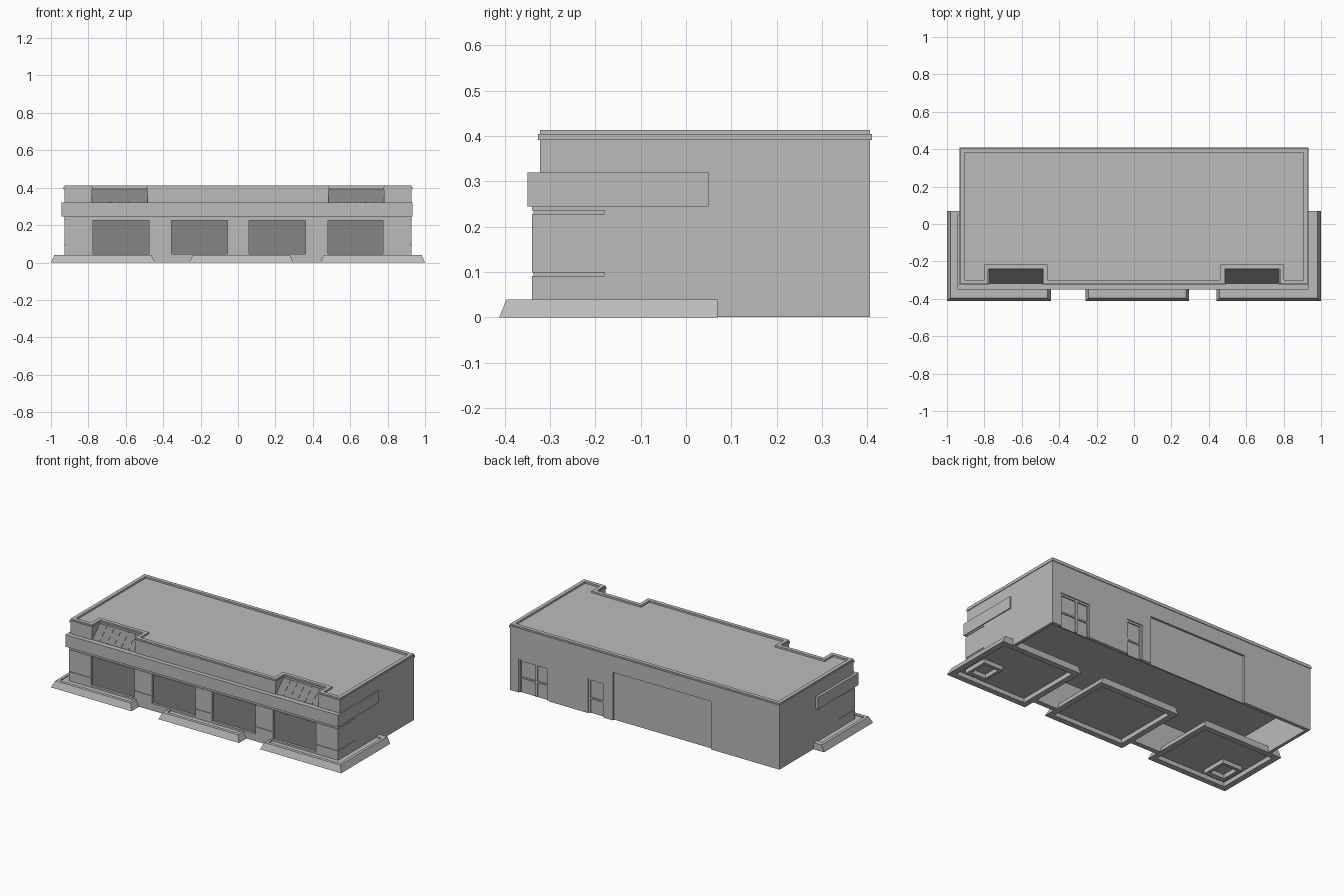
import bpy, bmesh

if "Cube" in bpy.data.objects:
    bpy.data.objects.remove(bpy.data.objects["Cube"])


def material(name, v):
    m = bpy.data.materials.new(name)
    m.diffuse_color = (v, v, v, 1)
    m.use_nodes = True
    m.node_tree.nodes["Principled BSDF"].inputs["Base Color"].default_value = m.diffuse_color
    return m


WALL = material("grey wall", 0.50)
GLASS = material("dark grey glass", 0.235)


def finish(name, bm, mat):
    bmesh.ops.recalc_face_normals(bm, faces=bm.faces)
    me = bpy.data.meshes.new(name)
    bm.to_mesh(me)
    bm.free()
    me.materials.append(mat)
    ob = bpy.data.objects.new(name, me)
    bpy.context.collection.objects.link(ob)
    return ob


def add_prism(bm, pts, axis, lo, hi):
    """Extrude a polygon along x (points are y,z) or z (points are x,y)."""
    def co(p, t):
        return (t, p[0], p[1]) if axis == 'x' else (p[0], p[1], t)
    a = [bm.verts.new(co(p, lo)) for p in pts]
    b = [bm.verts.new(co(p, hi)) for p in pts]
    bm.faces.new(a)
    bm.faces.new(b[::-1])
    for i in range(len(pts)):
        j = (i + 1) % len(pts)
        bm.faces.new((a[i], a[j], b[j], b[i]))


def rect(x0, x1, y0, y1, d=0):
    return [(x0 + d, y0 + d), (x1 - d, y0 + d), (x1 - d, y1 - d), (x0 + d, y1 - d)]


def prism(name, pts, axis, lo, hi, mat):
    bm = bmesh.new()
    add_prism(bm, pts, axis, lo, hi)
    return finish(name, bm, mat)


def boxes(name, items, mat):
    bm = bmesh.new()
    for x0, x1, y0, y1, z0, z1 in items:
        add_prism(bm, rect(x0, x1, y0, y1), 'z', z0, z1)
    return finish(name, bm, mat)


def rim(name, loops, mat):
    """Closed sweep through a list of (outline, z) loops."""
    bm = bmesh.new()
    rows = [[bm.verts.new((x, y, z)) for x, y in pts] for pts, z in loops]
    for k, a in enumerate(rows):
        b = rows[(k + 1) % len(rows)]
        for i in range(len(a)):
            j = (i + 1) % len(a)
            bm.faces.new((a[i], a[j], b[j], b[i]))
    return finish(name, bm, mat)


def cut(target, cutter):
    cutter.hide_render = True
    cutter.hide_viewport = True
    m = target.modifiers.new(cutter.name, 'BOOLEAN')
    m.operation, m.solver, m.object = 'DIFFERENCE', 'EXACT', cutter


# layout
WINDOWS = [(-0.775, -0.475), (-0.355, -0.055), (0.06, 0.36), (0.48, 0.775)]
NOTCHES = [(-0.78, -0.485), (0.485, 0.78)]
PLANTERS = [(-1, -0.445), (-0.26, 0.295), (0.44, 1)]
DOORS = [(0.66, 0.87, 0.21), (0.28, 0.39, 0.22), (-0.455, 0.22, 0.30)]
PF, PB = -0.412, 0.07       # planter front and back
W = 0.928                   # half width of the building

# main body, lower wall slightly proud of the upper wall
body = prism("main_body", [(-0.34, 0.001), (0.406, 0.001), (0.406, 0.397), (-0.322, 0.397),
                           (-0.322, 0.29), (-0.34, 0.29)], 'x', -W, W, WALL)

# open underside: the shell is hollow below an inner ceiling
cut(body, boxes("hollow_cutter", [(-W + 0.02, W - 0.02, -0.31, 0.384, -0.1, 0.19)], WALL))

# walls stop above the planters, except at the corner pillars
cut(body, boxes("planter_cutter", [(-0.79, -0.47, -0.45, -0.25, -0.1, 0.03),
                                   (-0.235, 0.27, -0.45, -0.25, -0.1, 0.03),
                                   (0.465, 0.79, -0.45, -0.25, -0.1, 0.03),
                                   (-1, -0.85, -0.18, 0.045, -0.1, 0.03),
                                   (0.85, 1, -0.18, 0.045, -0.1, 0.03)], WALL))

# windows and rear doors
cut(body, boxes("opening_cutter",
                [(a, b, -0.37, -0.318, 0.045, 0.225) for a, b in WINDOWS]
                + [(a, b, 0.393, 0.45, -0.05, h) for a, b, h in DOORS], WALL))

# roof notches with a sloping floor
bm = bmesh.new()
for a, b in NOTCHES:
    add_prism(bm, [(-0.36, 0.318), (-0.317, 0.318), (-0.24, 0.395), (-0.24, 0.45), (-0.36, 0.45)],
              'x', a, b)
cut(body, finish("notch_cutter", bm, WALL))

# thin horizontal grooves around the front and the corner pillars
bm = bmesh.new()
for z in (0.095, 0.232):
    add_prism(bm, [(-0.96, -0.18), (-0.96, -0.37), (0.96, -0.37), (0.96, -0.18), (W - 0.004, -0.18),
                   (W - 0.004, -0.336), (0.004 - W, -0.336), (0.004 - W, -0.18)],
              'z', z - 0.004, z + 0.004)
cut(body, finish("groove_cutter", bm, WALL))

# inner feet of the corner pillars, seen from below
for name, a, b in (("left_pillar_foot", -W + 0.001, -0.79), ("right_pillar_foot", 0.79, W - 0.001)):
    r = (a, b, -0.339, -0.18)
    rim(name, [(rect(*r), 0.002), (rect(*r), 0.035), (rect(*r, 0.02), 0.035),
               (rect(*r, 0.02), 0.002)], WALL)

# projecting band wrapping the front and the sides
boxes("front_band", [(-0.945, 0.934, -0.35, -0.315, 0.245, 0.32),
                     (-0.945, -0.92, -0.316, 0.05, 0.245, 0.32),
                     (0.92, 0.934, -0.316, 0.05, 0.245, 0.32)], WALL)

# window glass
boxes("window_glass", [(a, b, -0.325, -0.317, 0.045, 0.225) for a, b in WINDOWS], GLASS)

# sloping skylights with slim glazing bars
bm = bmesh.new()
for a, b in NOTCHES:
    add_prism(bm, [(-0.318, 0.321), (-0.24, 0.397), (-0.24, 0.388), (-0.312, 0.316)], 'x', a, b)
    for i in range(1, 6):
        x = a + (b - a) * i / 6
        add_prism(bm, [(-0.318, 0.323), (-0.24, 0.399), (-0.24, 0.39), (-0.318, 0.316)],
                  'x', x - 0.0015, x + 0.0015)
finish("skylight_glass", bm, GLASS)


# parapet following the roof outline and its two notches
def outline(d):
    pts = [(-W + d, 0.406 - d), (-W + d, -0.322 + d)]
    for a, b in NOTCHES:
        pts += [(a - d, -0.322 + d), (a - d, -0.24 + d), (b + d, -0.24 + d), (b + d, -0.322 + d)]
    return pts + [(W - d, -0.322 + d), (W - d, 0.406 - d)]


rim("parapet", [(outline(-0.004), 0.391), (outline(-0.004), 0.404), (outline(0), 0.404),
                (outline(0), 0.413), (outline(0.023), 0.413), (outline(0.023), 0.391)], WALL)
prism("roof_deck", outline(0.015), 'z', 0.392, 0.402, WALL)

# planters: sloped curb with a sunken bed
for i, (a, b) in enumerate(PLANTERS):
    r = (a, b, PF, PB)
    top = (a + 0.018, b - 0.018, PF + 0.016, PB - 0.001)
    rim(f"planter_curb_{i + 1}", [(rect(*r), 0), (rect(*top), 0.04), (rect(*r, 0.036), 0.04),
                                  (rect(*r, 0.036), 0)], WALL)
    boxes(f"planter_bed_{i + 1}", [(a + 0.03, b - 0.03, PF + 0.03, PB - 0.03, 0.027, 0.034)], WALL)

# rear door frames: double door with a mullion, and a single door
bars = []
for (a, b, h), splits in zip(DOORS[:2], ([0.75], [])):
    for x in [a + 0.006, b - 0.006] + splits:
        bars.append((x - 0.006, x + 0.006, 0.39, 0.401, 0.003, h))
    bars.append((a, b, 0.39, 0.4, h - 0.012, h))
    bars.append((a, b, 0.39, 0.4, 0.09, 0.1))
boxes("rear_door_frames", bars, WALL)
